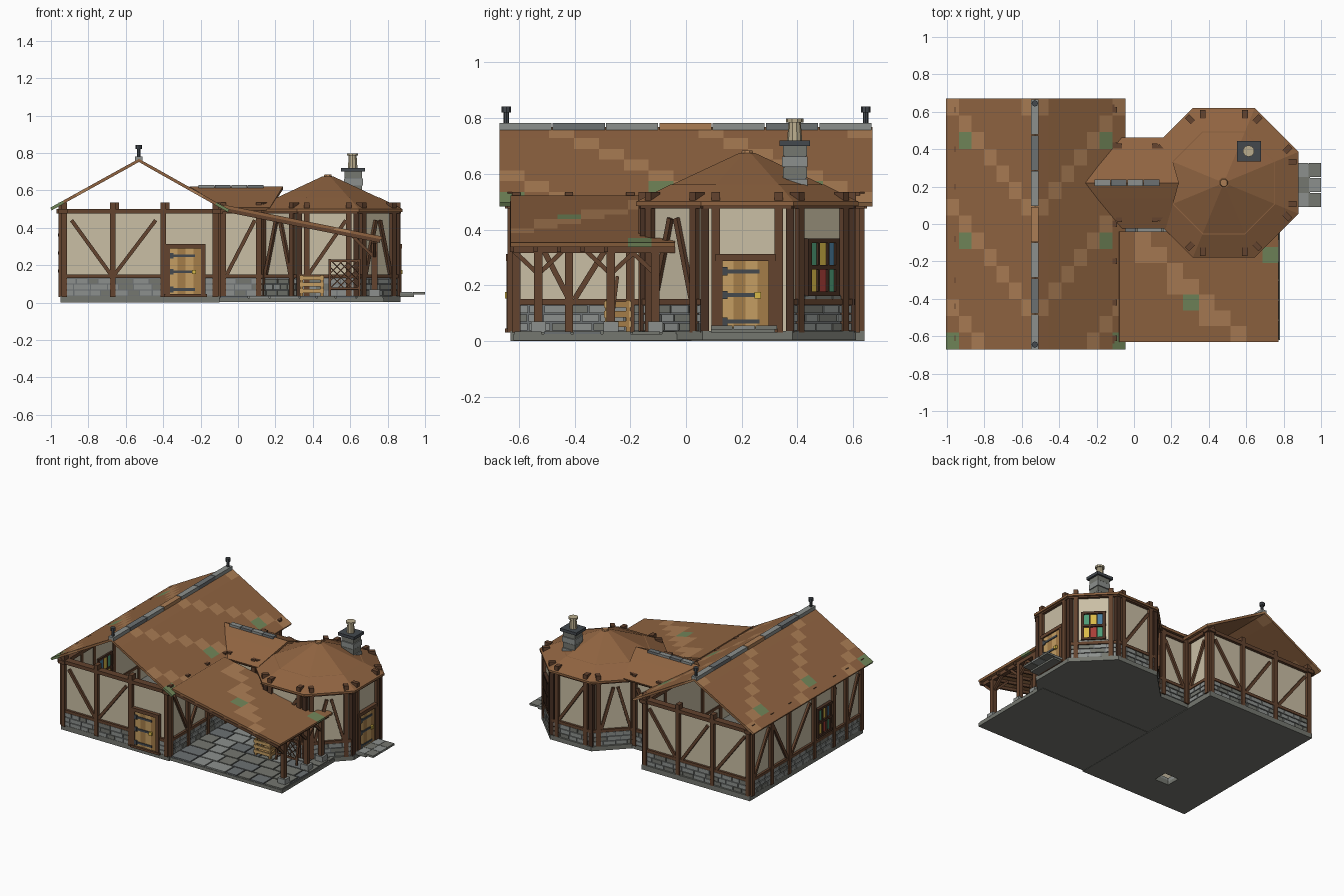
import bpy, bmesh, math, random
from mathutils import Matrix, Vector

if "Cube" in bpy.data.objects:
    bpy.data.objects.remove(bpy.data.objects["Cube"])
random.seed(4)

COL = dict(roof='8f6443', roof_light='a97c55', moss='71855a', plaster='c8bda3', timber='634532',
           dark_timber='4a3428', stone='8b8f8c', stone_dark='6c7072', slab='74766f', wood='c39c62',
           wood_dark='a37c4a', iron='454a4f', red='a8403a', yellow='d8b84a', green='4f9a76',
           blue='4a7a9a', pot='b8ab8c')
MATS = {}
for k, h in COL.items():
    m = bpy.data.materials.new(k)
    m.diffuse_color = [(int(h[i:i + 2], 16) / 255) ** 2.2 for i in (0, 2, 4)] + [1]
    m.use_nodes = True
    m.node_tree.nodes["Principled BSDF"].inputs["Base Color"].default_value = m.diffuse_color
    MATS[k] = m
parts = {}   # name -> (bmesh, list of materials)
ID = Matrix.Identity(4)

def paint(name, mat, verts=None, faces=None):
    slots = parts[name][1]
    if mat not in slots:
        slots.append(mat)
    for f in (faces if faces is not None else {f for v in verts for f in v.link_faces}):
        f.material_index = slots.index(mat)

def get(name):
    return parts.setdefault(name, (bmesh.new(), []))[0]

def box(name, mat, lo, hi, M=ID):
    lo, hi = Vector(lo), Vector(hi)
    mx = M @ Matrix.Translation((lo + hi) / 2) @ Matrix.Diagonal((*(hi - lo), 1))
    paint(name, mat, bmesh.ops.create_cube(get(name), size=1, matrix=mx)['verts'])

def beam(name, mat, a, b, w, d, M=ID):
    a, b = Vector(a), Vector(b)
    R = (b - a).to_track_quat('Z', 'Y').to_matrix().to_4x4()
    box(name, mat, (-w / 2, -d / 2, 0), (w / 2, d / 2, (b - a).length), M @ Matrix.Translation(a) @ R)

def cone(name, mat, x, y, z0, z1, r0, r1, n, rot=0):
    M = Matrix.Translation((x, y, (z0 + z1) / 2)) @ Matrix.Rotation(rot, 4, 'Z')
    paint(name, mat, bmesh.ops.create_cone(get(name), cap_ends=True, segments=n, radius1=r0,
                                           radius2=r1, depth=z1 - z0, matrix=M)['verts'])

def roof(name, corners, nu, nv, pick, keep=lambda p: True):
    """tiled slope: corners = eave start, eave end, ridge end, ridge start"""
    bm = get(name)
    a, b, c, d = map(Vector, corners)
    P = lambda u, v: a.lerp(b, v / nv).lerp(d.lerp(c, v / nv), u / nu)
    V = [[bm.verts.new(P(u, v)) for v in range(nv + 1)] for u in range(nu + 1)]
    for u in range(nu):
        for v in range(nv):
            if keep(P(u + .5, v + .5)):
                f = bm.faces.new((V[u][v], V[u][v + 1], V[u + 1][v + 1], V[u + 1][v]))
                paint(name, pick(u, v), faces=[f])

def stones(name, d0, d1, M, z0=.035, z1=.13, rows=3):
    box(name, 'stone_dark', (d0, -.006, z0), (d1, .015, z1), M)
    h = (z1 - z0) / rows
    for r in range(rows):
        d = d0
        while d < d1 - .01:
            e = min(d + random.uniform(.05, .1), d1)
            box(name, random.choice(['stone', 'stone', 'slab']), (d + .003, -.013, z0 + r * h + .003),
                (e - .003, 0, z0 + (r + 1) * h - .003), M)
            d = e

def door(name, c, M):
    w, t = .085, .30
    for i in range(4):
        box(name, ('wood', 'wood_dark')[i % 2], (c - w + i * w / 2, -.016, .04), (c - w + (i + 1) * w / 2, .01, t - .01), M)
    for s in (-1, 1):
        box(name + '_frame', 'timber', (c + s * .095 - .012, -.024, .03), (c + s * .095 + .012, .02, .31), M)
    box(name + '_frame', 'timber', (c - .107, -.026, .288), (c + .107, .02, .312), M)
    box(name + '_frame', 'timber', (c - .115, -.03, .03), (c + .115, .02, .045), M)
    for z in (.07, .165, .25):
        box(name + '_hinges', 'iron', (c - .085, -.021, z - .007), (c + .05, -.014, z + .007), M)
        box(name + '_hinges', 'iron', (c - .085, -.024, z - .015), (c - .065, -.014, z + .015), M)
    box(name + '_handle', 'yellow', (c + .033, -.03, .153), (c + .055, -.014, .175), M)

def window(name, c, M):
    w, z0, z1 = .07, .17, .36
    cols = ['yellow', 'red', 'green', 'green', 'yellow', 'blue']
    for i in range(6):
        x, z = c - w + (i % 3) * w * 2 / 3, z0 + (i // 3) * (z1 - z0) / 2
        box(name, cols[i], (x, -.01, z), (x + w * 2 / 3 - .004, .03, z + (z1 - z0) / 2 - .004), M)
    for i in range(4):
        x, t = c - w + i * w * 2 / 3, .004 if i in (1, 2) else .01
        box(name + '_frame', 'dark_timber', (x - t, -.02, z0), (x + t, .032, z1), M)
    for z in (z0, (z0 + z1) / 2, z1):
        box(name + '_frame', 'dark_timber', (c - w - .01, -.022, z - .008), (c + w + .01, .033, z + .008), M)

def wall(name, p0, p1, posts, braces, doors=(), windows=(), base=True, over=.03):
    """timber framed wall; counter-clockwise so that local -y faces outwards"""
    p0, p1 = Vector((*p0, 0)), Vector((*p1, 0))
    L, x = (p1 - p0).length, (p1 - p0).normalized()
    M = Matrix.Translation(p0) @ Matrix.Rotation(math.atan2(x.y, x.x), 4, 'Z')
    box(name + '_plaster', 'plaster', (0, 0, .03), (L, .02, .49), M)
    spans, d = [], 0
    for c in doors:
        spans.append((d, c - .1)); d = c + .1
        door(name + '_door', c, M)
    spans.append((d, L))
    for c in windows:
        window(name + '_window', c, M)
    T = name + '_timber'
    if base:
        for s, e in spans:
            if e - s > .03:
                stones(name + '_stones', s, e, M)
                box(T, 'timber', (s, -.016, .13), (e, .025, .15), M)
    box(T, 'timber', (-over, -.02, .475), (L + over, .03, .5), M)
    for d in posts:
        box(T, 'timber', (d - .015, -.02, .03), (d + .015, .025, .535), M)
    for d0, d1 in braces:
        beam(T, 'timber', (d0, -.005, .15), (d1, -.005, .44), .02, .02, M)
    return M

# main house
X0, X1, Y = -.94, -.11, .62
wall('house_front', (X0, -Y), (X1, -Y), [.01, .27, .54, .82], [(.26, .05), (.28, .5)], doors=[.66])
wall('house_right', (X1, -Y), (X1, Y), [.01, .2, .42, .62, 1.04, 1.23], [(.2, .05), (.22, .4), (.6, .44), (1.06, 1.2)])
wall('house_back', (X1, Y), (X0, Y), [.01, .27, .54, .82], [(.25, .04), (.3, .5), (.57, .79)])
wall('house_left', (X0, Y), (X0, -Y), [.01, .22, .42, .7, .92, 1.06, 1.23],
     [(.03, .2), (.4, .24), (.44, .66), (.9, .94), (1.08, 1.2)], windows=[.81])
# floor slab with a cellar opening
hx0, hx1, hy0, hy1 = -.63, -.52, -.41, -.31
for lo, hi in (((-.95, -.63), (hx0, .64)), ((hx1, -.63), (-.1, .64)), ((hx0, -.63), (hx1, hy0)), ((hx0, hy1), (hx1, .64))):
    box('house_floor', 'slab', (*lo, 0), (*hi, .035))
for lo, hi in (((-.65, -.43), (hx0, -.29)), ((hx1, -.43), (-.5, -.29)), ((hx0, -.43), (hx1, hy0)), ((hx0, hy1), (hx1, -.29))):
    box('cellar_collar', 'stone', (*lo, .002), (*hi, .05))

# main roof with patches of pale and mossy tiles
def patch(u, v):
    if (v + u) % 6 == 2:
        return 'roof_light'
    return 'moss' if (u, v) in {(0, 0), (1, 6), (3, 5), (5, 3), (1, 12), (4, 10)} else 'roof'
roof('house_roof', ((-1, -.67, .5), (-1, .67, .5), (-.53, .67, .76), (-.53, -.67, .76)), 7, 15, patch)
roof('house_roof', ((-.05, -.67, .49), (-.05, .67, .49), (-.53, .67, .76), (-.53, -.67, .76)), 7, 15, patch)
for i in range(7):
    y = -.67 + i * 1.34 / 7
    box('house_ridge', ['stone', 'stone_dark', 'stone', 'roof_light'][i % 4], (-.55, y, .755), (-.51, y + .187, .782))
for s in (-1, 1):
    cone('ridge_finial', 'iron', -.53, s * .645, .77, .82, .01, .01, 8)
    cone('ridge_finial', 'iron', -.53, s * .645, .82, .842, .017, .017, 8)

# octagonal tower
CX, CY = .48, .22
c8 = math.cos(math.pi / 8)
V = [(CX + .37 / c8 * math.cos(math.radians(45 * k - 22.5)), CY + .37 / c8 * math.sin(math.radians(45 * k - 22.5))) for k in range(9)]
for k in range(8):
    if k == 4:
        continue   # opening to the passage
    br = [] if k < 2 else [(.06, .14), (.25, .17)] if k % 2 else [(.05, .25)]
    M = wall(f'tower_{k}', V[k], V[k + 1], [.04, .266], br, doors=[.147] if k == 0 else [],
             windows=[.153] if k == 1 else [], base=k != 0, over=.01)
    beam('tower_corner_posts', 'dark_timber', (*V[k], .03), (*V[k], .5), .03, .03)
    if k == 1:
        stones('tower_window_stones', .06, .25, M, .13, .165, 1)
o = math.pi / 8
cone('tower_floor', 'slab', CX, CY, .004, .035, .39 / c8, .39 / c8, 8, o)
cone('tower_roof', 'roof', CX, CY, .485, .5, .4 / c8, .4 / c8, 8, o)
cone('tower_roof', 'roof', CX, CY, .5, .562, .4 / c8, .275 / c8, 8, o)
cone('tower_roof_top', 'roof', CX, CY, .562, .675, .27 / c8, .03, 8, o)
cone('tower_roof_knob', 'roof_light', CX, CY, .67, .684, .025, .02, 8, o)
box('door_step', 'slab', (.85, .09, .03), (.94, .32, .048))
for i, y in enumerate((.09, .17, .25)):
    for j in range(2):
        box('door_step', ('stone', 'slab')[(i + j) % 2], (.87 + j * .065, y, .042), (.933 + j * .067, y + .077, .056))

# chimney
for i in range(4):
    z = .545 + i * .04
    s = .003 * (i % 2)
    box('chimney', ('stone', 'slab')[i % 2], (.567 + s, .345 + s, z), (.667 - s, .437 - s, z + .037))
box('chimney', 'stone_dark', (.575, .353, .5), (.66, .43, .7))
box('chimney_cap', 'iron', (.55, .335, .7), (.678, .445, .72))
cone('chimney_pot', 'pot', .613, .39, .72, .785, .027, .022, 10)
cone('chimney_pot', 'pot', .613, .39, .785, .798, .031, .031, 10)

# passage between house and tower
wall('passage_front', (X1, .03), (.14, .03), [.03, .22], [(.05, .2)], over=0)
wall('passage_back', (.14, .41), (X1, .41), [.03, .22], [(.2, .05)], over=0)
box('passage_floor', 'slab', (-.11, .02, .004), (.16, .42, .033))
for s in (-1, 1):
    roof('passage_roof', ((-.07, CY + s * .24, .5), (.17, CY + s * .24, .5), (.24, CY, .612), (-.26, CY, .612)), 3, 4,
         lambda u, v: 'roof')
for i in range(4):
    box('passage_ridge', ('stone', 'stone_dark')[i % 2], (-.21 + i * .087, CY - .018, .605), (-.126 + i * .087, CY + .018, .628))

# porch: sloping roof, posts on stone feet, flagstones
zr = lambda x: .515 - .2 * (x + .08)
roof('porch_roof', ((.77, -.63, zr(.77)), (.77, -.04, zr(.77)), (-.08, -.04, zr(-.08)), (-.08, -.63, zr(-.08))), 10, 7,
     lambda u, v: 'moss' if (u, v) in {(5, 2), (0, 5)} else 'roof_light' if u == v + 2 or u == v + 3 and v % 2 else 'roof',
     lambda p: math.hypot(p.x - CX, p.y - CY) < 0 or max(abs(p.x - CX), abs(p.y - CY), (abs(p.x - CX) + abs(p.y - CY)) * .7071) > .345)
for i in range(7):
    y = -.625 + i * .0843
    x = .76 if i < 5 else .3
    beam('porch_rafters', 'timber', (-.08, y, zr(-.08) - .018), (x, y, zr(x) - .018), .014, .02)
box('porch_beam', 'timber', (.715, -.62, .315), (.745, -.04, .34))
for y in (-.53, -.27, -.11):
    box('porch_posts', 'timber', (.715, y - .015, .03), (.745, y + .015, .335))
    box('porch_post_feet', 'stone', (.7, y - .027, .03), (.76, y + .027, .07))
    for s in (-1, 1):
        if y + s * .09 < -.08:
            beam('porch_braces', 'timber', (.73, y, .24), (.73, y + s * .09, .325), .016, .016)
    if y < -.5:
        beam('porch_braces', 'timber', (.73, y, .24), (.61, y, zr(.61) - .02), .016, .016)
box('patio', 'slab', (-.1, -.62, .002), (.78, .02, .025))
for j in range(6):
    x, y = -.1, -.62 + j * .106
    while x < .77:
        e = min(x + random.uniform(.09, .17), .78)
        box('patio_flagstones', random.choice(['stone', 'slab', 'stone_dark']), (x + .004, y + .004, .02), (e - .004, y + .102, .034))
        x = e

# crate and leaning lattice on the porch
for z in (.05, .085, .12):
    for y in (-.29, -.2):
        box('crate', 'wood', (.33, y - .005, z), (.46, y + .005, z + .022))
    for x in (.335, .455):
        box('crate', 'wood_dark', (x - .005, -.29, z), (x + .005, -.2, z + .022))
for x in (.34, .45):
    for y in (-.283, -.207):
        box('crate', 'wood_dark', (x - .008, y - .008, .034), (x + .008, y + .008, .148))
box('crate', 'wood_dark', (.335, -.285, .05), (.455, -.205, .058))
L = Matrix.Translation((.49, -.27, .034)) @ Matrix.Rotation(-.12, 4, 'X')
for a, b in (((0, 0, 0), (0, 0, .2)), ((.16, 0, 0), (.16, 0, .2)), ((0, 0, .04), (.16, 0, .04)), ((0, 0, .19), (.16, 0, .19))):
    beam('lattice', 'timber', a, b, .012, .012, L)
for i in range(5):
    for s in (0, 1):
        d = (i - 2) * .04   # clipped diagonals
        lo, hi = max(0, -d), min(.16, .15 - d)
        beam('lattice', 'timber', (abs(s * .16 - lo), 0, .04 + lo + d), (abs(s * .16 - hi), 0, .04 + hi + d), .005, .005, L)

# turn every part into an object
for name, (bm, slots) in parts.items():
    me = bpy.data.meshes.new(name)
    if name in ('house_roof', 'passage_roof', 'porch_roof'):
        bmesh.ops.remove_doubles(bm, verts=bm.verts, dist=1e-4)
        bmesh.ops.recalc_face_normals(bm, faces=bm.faces)
    bm.to_mesh(me)
    bm.free()
    for s in slots:
        me.materials.append(MATS[s])
    ob = bpy.data.objects.new(name, me)
    bpy.context.collection.objects.link(ob)
    if name in ('house_roof', 'passage_roof', 'porch_roof'):
        md = ob.modifiers.new('thickness', 'SOLIDIFY')
        md.thickness, md.offset = .016, 0
